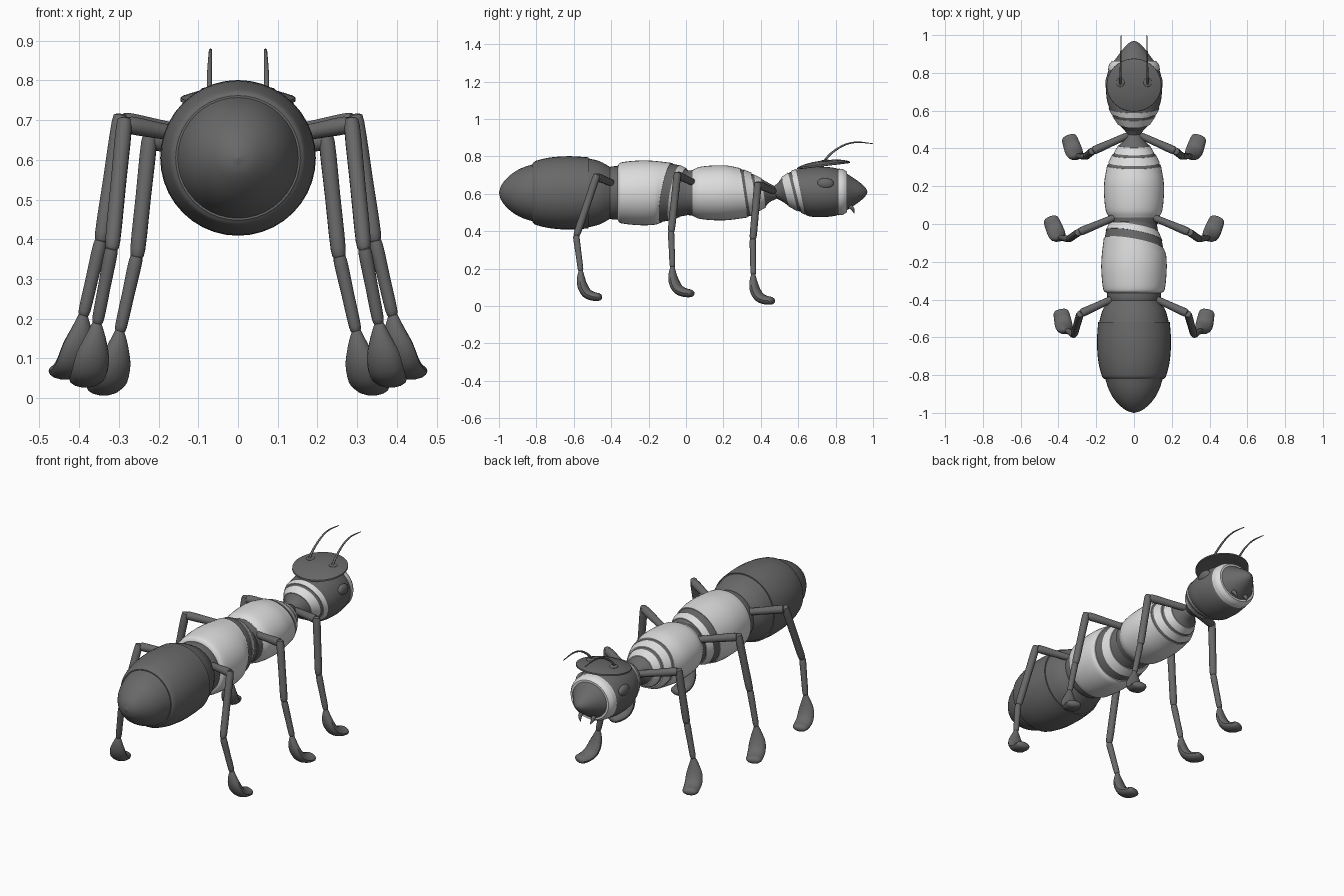
import bpy, bmesh, math
from mathutils import Vector

if "Cube" in bpy.data.objects:
    bpy.data.objects.remove(bpy.data.objects["Cube"])


def material(name, value):
    m = bpy.data.materials.new(name)
    m.use_nodes = True
    m.diffuse_color = (value, value, value, 1)
    m.node_tree.nodes["Principled BSDF"].inputs["Base Color"].default_value = (value, value, value, 1)
    return m


MATS = [material("dark grey", 0.14), material("pale grey", 0.72)]
DARK, PALE = 0, 1


def finish(name, bm, mirror=False):
    bmesh.ops.recalc_face_normals(bm, faces=bm.faces)
    me = bpy.data.meshes.new(name)
    bm.to_mesh(me)
    bm.free()
    ob = bpy.data.objects.new(name, me)
    bpy.context.collection.objects.link(ob)
    for m in MATS:
        me.materials.append(m)
    if mirror:
        ob.modifiers.new("Mirror", 'MIRROR').use_mirror_merge = False
    bpy.ops.object.select_all(action='DESELECT')
    bpy.context.view_layer.objects.active = ob
    ob.select_set(True)
    bpy.ops.object.shade_smooth_by_angle(angle=math.radians(35))
    return ob


def smooth_path(points, steps=4):
    """Catmull-Rom through tuples of any length."""
    p = [Vector(q) for q in points]
    p = [2 * p[0] - p[1]] + p + [2 * p[-1] - p[-2]]
    out = []
    for a, b, c, d in zip(p, p[1:], p[2:], p[3:]):
        for i in range(steps):
            t = i / steps
            out.append(0.5 * (2 * b + (c - a) * t + (2 * a - 5 * b + 4 * c - d) * t**2
                              + (3 * b - a - 3 * c + d) * t**3))
    return out + [p[-2]]


def skin(bm, rings, mat=DARK):
    loops = [[bm.verts.new(v) for v in ring] for ring in rings]
    n = len(loops[0])
    for a, b in zip(loops, loops[1:]):
        for i in range(n):
            bm.faces.new((a[i], a[(i + 1) % n], b[(i + 1) % n], b[i])).material_index = mat
    for end in (loops[0], loops[-1]):
        bm.faces.new(end).material_index = mat


def body_part(name, sections, z, wide=1.0, n=40):
    """Each section: colour and rings of (y, radius, slant in x, slant in z)."""
    bm = bmesh.new()
    for mat, pts in sections:
        rings = []
        for y, r, sx, sz in smooth_path([(tuple(q) + (0, 0))[:4] for q in pts]):
            r = max(r, 0.002)
            ring = []
            for i in range(n):
                a = math.tau * i / n
                x, h = r * wide * math.cos(a), r * math.sin(a)
                ring.append((x, y + sx * x + sz * h, z + h))
            rings.append(ring)
        skin(bm, rings, mat)
    return finish(name, bm)


def limb(name, path, side=(1, 0, 0), n=14):
    """Path points: x, y, z, half width, half thickness."""
    bm = bmesh.new()
    pts = smooth_path(path, 3)
    pos = [Vector(p[:3]) for p in pts]
    rings = []
    for i, p in enumerate(pts):
        t = (pos[min(i + 1, len(pos) - 1)] - pos[max(i - 1, 0)]).normalized()
        s = Vector(side)
        s = (s - t * s.dot(t)).normalized()
        u = t.cross(s)
        rings.append([pos[i] + s * p[3] * math.cos(math.tau * k / n)
                      + u * p[4] * math.sin(math.tau * k / n) for k in range(n)])
    skin(bm, rings)
    return finish(name, bm, mirror=True)


def rod(name, a, b, r0, r1):
    """Leg segment with pinched ends."""
    a, b = Vector(a), Vector(b)
    side = (b - a).orthogonal()
    stops = [(0, r0 * .55), (.06, r0), (.5, (r0 + r1) / 2), (.92, r1), (1, r1 * .55)]
    limb(name, [(*a.lerp(b, t), r, r) for t, r in stops], side)


def ball(name, centre, size, mirror=True):
    bm = bmesh.new()
    bmesh.ops.create_uvsphere(bm, u_segments=24, v_segments=14, radius=1)
    for v in bm.verts:
        v.co = Vector(c + s * k for c, s, k in zip(centre, size, v.co))
    return finish(name, bm, mirror)


# Abdomen: pointed tip tucked into a larger shell, then a tapering collar
body_part("abdomen", [
    (DARK, [(-1, 0), (-.985, .045), (-.94, .095), (-.88, .132), (-.8, .158)]),
    (DARK, [(-.82, .157), (-.8, .172), (-.72, .19), (-.62, .196), (-.52, .19)]),
    (DARK, [(-.525, .185), (-.46, .168), (-.40, .135)]),
], .605)

# Rear thorax: pale drum with slanted bands towards the front
body_part("rear_thorax", [
    (DARK, [(-.42, .135), (-.39, .142), (-.355, .142)]),
    (PALE, [(-.365, .145), (-.345, .163), (-.25, .173), (-.17, .171), (-.105, .16, -.18, .18)]),
    (DARK, [(-.105, .156, -.18, .18), (-.055, .146, -.18, .18)]),
    (PALE, [(-.06, .15, -.18, .18), (-.02, .132, -.18, .15)]),
    (DARK, [(-.02, .128, -.18, .15), (.02, .118), (.07, .118)]),
], .605)

# Front thorax: pale drum with stepped bands down to the neck
body_part("front_thorax", [
    (DARK, [(.0, .118), (.04, .122)]),
    (PALE, [(.035, .122), (.07, .138), (.14, .146), (.22, .146), (.31, .132, 0, -.15)]),
    (DARK, [(.31, .128, 0, -.15), (.33, .12, 0, -.15)]),
    (PALE, [(.325, .126, 0, -.15), (.365, .108, 0, -.15)]),
    (DARK, [(.365, .103, 0, -.15), (.383, .094, 0, -.15)]),
    (PALE, [(.378, .098, 0, -.15), (.415, .078, 0, -.15)]),
    (DARK, [(.415, .074, 0, -.15), (.45, .048), (.5, .025)]),
], .605, 1.08)

# Head: banded at the back, one pale band before the pointed snout
body_part("head", [
    (DARK, [(.45, .018), (.50, .048, 0, -.2), (.53, .075, 0, -.25)]),
    (PALE, [(.53, .079, 0, -.25), (.572, .104, 0, -.25)]),
    (DARK, [(.572, .1, 0, -.25), (.59, .108, 0, -.25)]),
    (PALE, [(.588, .112, 0, -.25), (.612, .122, 0, -.2)]),
    (DARK, [(.612, .119, 0, -.2), (.66, .131), (.73, .135), (.79, .129), (.82, .121)]),
    (PALE, [(.815, .125), (.84, .121), (.862, .108)]),
    (DARK, [(.855, .102), (.89, .078), (.93, .05), (.96, .022), (.97, 0)]),
], .61, 1.1)

# Eyes and mandibles
ball("eyes", (.132, .745, .655), (.02, .045, .03))
limb("mandibles", [(.035, .865, .545, .014, .014), (.04, .89, .52, .01, .01),
                   (.03, .9, .495, .002, .002)])

# Shallow domed cap, tilted up to the front
bm = bmesh.new()
rings = []
for r, h in ((.004, .022), (.06, .019), (.105, .012), (.14, 0), (.141, -.008),
             (.132, -.01), (.08, .004), (.004, .008)):
    ring = []
    for i in range(40):
        a = math.tau * i / 40
        y = r * math.sin(a)
        ring.append((r * 1.03 * math.cos(a), .735 + y, .757 + h + .12 * y))
    rings.append(ring)
skin(bm, rings)
finish("head_cap", bm)

# Antennae rising from small sockets
ball("antenna_sockets", (.072, .75, .777), (.022, .024, .006))
limb("antennae", [(.072, .735, .77, .006, .006), (.072, .775, .815, .006, .006),
                  (.07, .84, .858, .005, .005), (.069, .91, .876, .004, .004),
                  (.068, 1, .868, .002, .002)])

# Legs: hip, knee, shin joint, ankle, outward lean of the foot
LEGS = {
    "front": ((.03, .47, .615), (.222, .385, .648), (.255, .357, .35), (.298, .36, .165), .35),
    "middle": ((.09, .04, .66), (.295, -.045, .7), (.345, -.08, .39), (.39, -.072, .205), .4),
    "rear": ((.1, -.39, .655), (.285, -.475, .69), (.318, -.588, .37), (.355, -.562, .185), .2),
}
for name, (hip, knee, joint, ankle, lean) in LEGS.items():
    rod(name + "_hip", hip, knee, .018, .022)
    rod(name + "_thigh", Vector(knee) + Vector((0, 0, .015)), joint, .02, .019)
    rod(name + "_shin", Vector(joint) + Vector((0, 0, .008)), ankle, .017, .015)
    # Foot widens from the ankle and curls forward
    ax, ay, az = ankle
    steps = [(0, .008, .01, .01), (.0, -.03, .026, .02), (.008, -.075, .042, .026),
             (.03, -.115, .046, .027), (.065, -.133, .044, .024), (.095, -.137, .04, .021),
             (.108, -.137, .026, .013), (.112, -.137, .004, .002)]
    limb(name + "_foot", [(ax + f * lean + .12 * min(.1, max(0, -h)), ay + f, az + h, w, t)
                          for f, h, w, t in steps], (1, -lean, 0))
